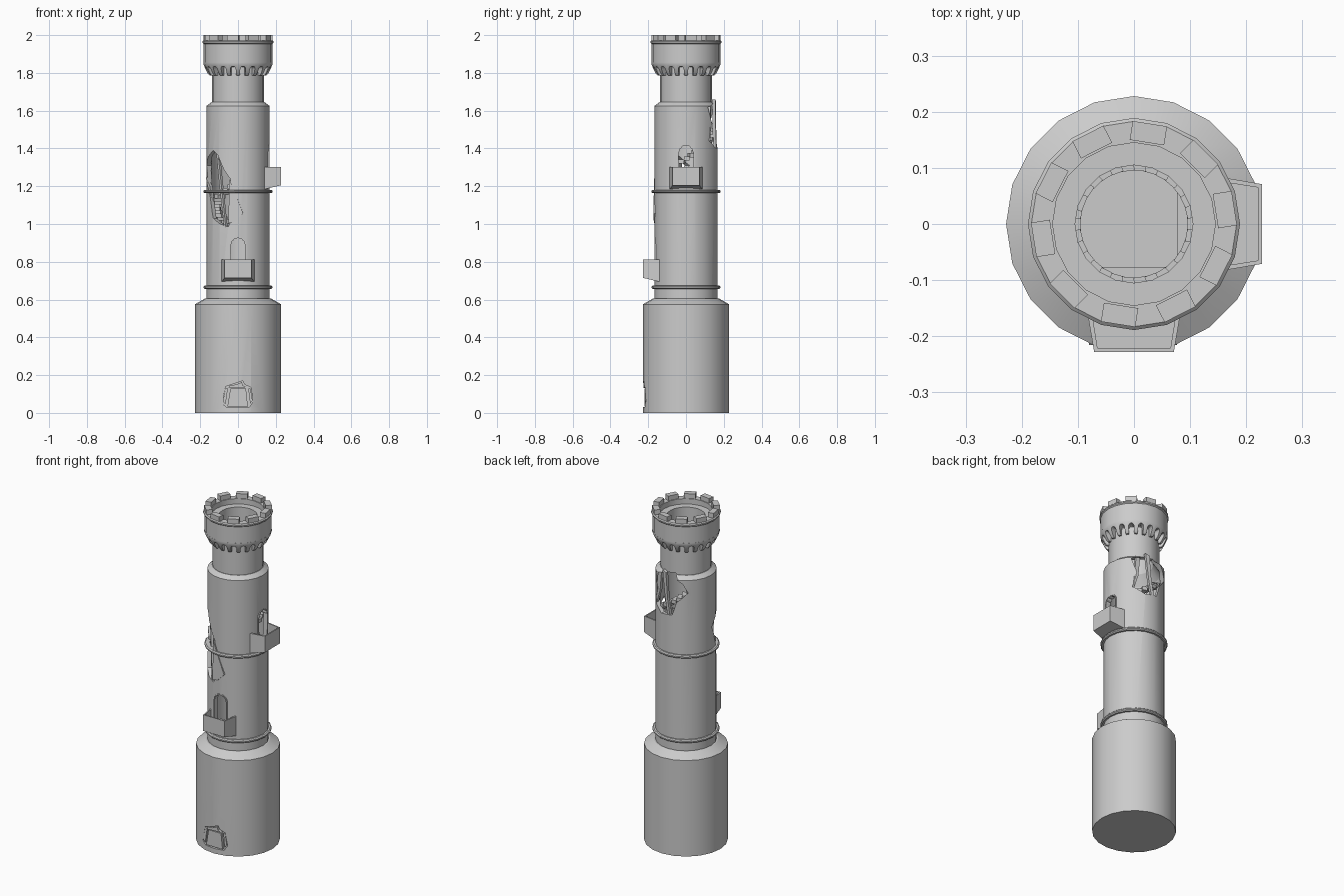
import bpy, bmesh
from math import sin, cos, pi, radians

if "Cube" in bpy.data.objects:
    bpy.data.objects.remove(bpy.data.objects["Cube"])

SIDES = 20


def finish(name, bm, smooth=False):
    bmesh.ops.recalc_face_normals(bm, faces=bm.faces[:])
    me = bpy.data.meshes.new(name)
    bm.to_mesh(me)
    bm.free()
    ob = bpy.data.objects.new(name, me)
    bpy.context.collection.objects.link(ob)
    if smooth:
        shade(ob)
    return ob


def shade(ob):
    bpy.ops.object.select_all(action='DESELECT')
    ob.select_set(True)
    bpy.context.view_layer.objects.active = ob
    bpy.ops.object.shade_smooth_by_angle(angle=radians(30))


def place(u, r, z, ang):
    # local tangent / outward / up coordinates turned to a compass angle
    a = radians(ang)
    return (r * cos(a) - u * sin(a), r * sin(a) + u * cos(a), z)


def lathe(name, prof, smooth=True):
    bm = bmesh.new()
    vs = [bm.verts.new((r, 0, z)) for r, z in prof]
    pairs = list(zip(vs, vs[1:]))
    if prof[0][0] > 0:
        pairs.append((vs[-1], vs[0]))
    es = [bm.edges.new(p) for p in pairs]
    bmesh.ops.spin(bm, geom=vs + es, cent=(0, 0, 0), axis=(0, 0, 1),
                   angle=2 * pi, steps=SIDES)
    bmesh.ops.remove_doubles(bm, verts=bm.verts[:], dist=1e-5)
    return finish(name, bm, smooth)


def add_prism(bm, pts, r0, r1, ang):
    a = [bm.verts.new(place(u, r0, z, ang)) for u, z in pts]
    b = [bm.verts.new(place(u, r1, z, ang)) for u, z in pts]
    bm.faces.new(a)
    bm.faces.new(b[::-1])
    for i in range(len(pts)):
        j = (i + 1) % len(pts)
        bm.faces.new((a[i], b[i], b[j], a[j]))


def prism(name, pts, r0, r1, ang):
    bm = bmesh.new()
    add_prism(bm, pts, r0, r1, ang)
    return finish(name, bm)


def rect(u0, u1, z0, z1):
    return [(u0, z0), (u1, z0), (u1, z1), (u0, z1)]


def arch(hw, z0, top, n=10):
    c = top - hw
    return [(-hw, z0), (hw, z0)] + [(hw * cos(pi * i / n), c + hw * sin(pi * i / n))
                                    for i in range(n + 1)]


def cut(ob, cutter):
    cutter.hide_render = True
    m = ob.modifiers.new("cut", 'BOOLEAN')
    m.operation, m.solver, m.object = 'DIFFERENCE', 'EXACT', cutter
    bpy.context.view_layer.objects.active = ob
    bpy.ops.object.modifier_apply(modifier=m.name)
    bpy.data.objects.remove(cutter)


# Hollow tower: wide base, shaft, neck and flared head
tower = lathe("tower_wall", [
    (0, 0), (.228, 0), (.228, .575), (.176, .605), (.167, .605), (.167, 1.625),
    (.141, 1.645), (.138, 1.645), (.138, 1.832), (.179, 1.848), (.183, 1.85),
    (.183, 1.972), (.145, 1.972), (.145, 1.94), (.105, 1.94), (.105, 1.67),
    (.142, 1.61), (.142, .62), (0, .62)], smooth=False)

# Door openings for the two balconies, jagged breaches and the base recess
for ang, dz in ((270, 0), (0, .49)):
    cut(tower, prism("door_cutter", arch(.042, .735 + dz, .93 + dz), .07, .26, ang))
front_breach = [(-.075, 1.355), (-.02, 1.39), (.015, 1.365), (.05, 1.29), (.085, 1.24),
                (.09, 1.15), (.105, 1.06), (.075, .985), (.03, 1.0), (-.02, 1.03),
                (-.05, 1.14), (-.075, 1.2), (-.09, 1.26), (-.112, 1.31)]
back_breach = [(-.095, 1.44), (-.03, 1.4), (.045, 1.41), (.07, 1.49), (.09, 1.51),
               (.122, 1.55), (.1, 1.6), (.04, 1.655), (-.02, 1.64), (-.1, 1.62),
               (-.075, 1.53)]
cut(tower, prism("breach_cutter", front_breach, .03, .3, 225))
cut(tower, prism("breach_cutter", back_breach, .05, .3, 82))
cut(tower, prism("recess_cutter", [(-.085, .05), (-.06, .03), (.06, .03), (.08, .06),
                                   (.068, .135), (.035, .15), (.025, .17), (-.02, .155),
                                   (-.065, .14)], .205, .3, 270))
shade(tower)

# Trim rings
for name, r, z, h in (("lower_ring", .183, .665, .009), ("middle_ring", .183, 1.172, .009),
                      ("crown_ring", .189, 1.963, .009)):
    lathe(name, [(r - .03, z - h), (r - .006, z - h), (r, z - h * .4), (r, z + h * .4),
                 (r - .006, z + h), (r - .03, z + h)])

# Corbel skirt under the head, with rounded arches cut through it
skirt = lathe("corbel_skirt", [(.132, 1.785), (.149, 1.785), (.16, 1.797),
                               (.1835, 1.845), (.1835, 1.856), (.132, 1.856)], smooth=False)
bm = bmesh.new()
for i in range(SIDES):
    add_prism(bm, arch(.0145, 1.77, 1.835, 6), .118, .22, 9 + i * 360 / SIDES)
cut(skirt, finish("arch_cutter", bm))
shade(skirt)

# Battlements
bm = bmesh.new()
for i in range(10):
    add_prism(bm, rect(-.031, .031, 1.965, 2.0), .147, .181, 9 + i * 36)
finish("battlements", bm)

# Spiral stair inside the shaft
bm = bmesh.new()
for i in range(57):
    z = .64 + i * .0167
    add_prism(bm, rect(-.0145, .0145, z - .022, z), .095, .147, 206 + i * 12)
finish("spiral_stair", bm)


def balcony(side, ang, dz):
    # Tapered box with a sloping underside, hollowed to leave a parapet
    def box(name, w0, w1, r0, r1, b0, b1, top):
        b = bmesh.new()
        for r, w, zb in ((r0, w0, b0), (r1, w1, b1)):
            for u in (-w, w):
                for z in (zb, top):
                    b.verts.new(place(u, r, z + dz, ang))
        bmesh.ops.convex_hull(b, input=b.verts[:])
        bmesh.ops.dissolve_limit(b, angle_limit=.01, verts=b.verts[:], edges=b.edges[:])
        return finish(name, b)
    body = box(side + "_balcony", .088, .071, .13, .228, .692, .715, .812)
    cut(body, box("hollow_cutter", .081, .065, .12, .221, .735, .735, .9))
    box(side + "_balcony_floor", .07, .07, .077, .15, .71, .71, .735)

    # Stone surround of the arched doorway, with alternating block depth
    top, n = .93 + dz, 12
    c = top - .042
    outer, inner = [(.044, .735 + dz)], [(.037, .735 + dz)]
    for i in range(n + 1):
        a = pi * i / n
        r = .035 if i % 2 else .039
        outer.append((.044 * cos(a), c + .044 * sin(a)))
        inner.append((r * cos(a), c + r * sin(a)))
    outer.append((-.044, .735 + dz))
    inner.append((-.037, .735 + dz))
    prism(side + "_door_surround", outer + inner[::-1], .138, .1675, ang)


balcony("front", 270, 0)
balcony("right", 0, .49)

# Weathered entrance at the foot of the tower
prism("base_door", [(-.056, .035), (.052, .035), (.042, .128), (-.04, .128)], .19, .221, 270)
prism("base_door_lintel", [(-.05, .133), (.045, .136), (.025, .146), (.02, .163),
                           (-.01, .15), (-.045, .145)], .19, .226, 270)
prism("left_door_stone", [(-.08, .06), (-.066, .045), (-.054, .128), (-.066, .135)],
      .19, .216, 270)
prism("right_door_stone", [(.064, .05), (.077, .065), (.066, .13), (.054, .13)],
      .19, .216, 270)

# Broken wall shards hanging in the breaches
prism("front_shard_plate", [(-.04, 1.24), (-.012, 1.17), (.034, 1.055), (-.012, 1.01),
                            (-.045, 1.005)], .156, .171, 268)
prism("front_shard_long", [(-.012, 1.4), (.004, 1.38), (.03, 1.2), (.062, .985), (.05, .985),
                           (.016, 1.19)], .14, .154, 225)
prism("front_shard_left", [(-.09, 1.245), (-.06, 1.2), (-.035, 1.05), (-.055, 1.12)],
      .13, .15, 225)
prism("back_shard_long", [(-.025, 1.66), (.0, 1.65), (.012, 1.5), (.03, 1.4), (.012, 1.4),
                          (-.006, 1.5)], .143, .16, 82)
prism("back_shard_side", [(-.075, 1.63), (-.05, 1.63), (-.06, 1.52), (-.085, 1.44),
                          (-.09, 1.47)], .125, .142, 82)
